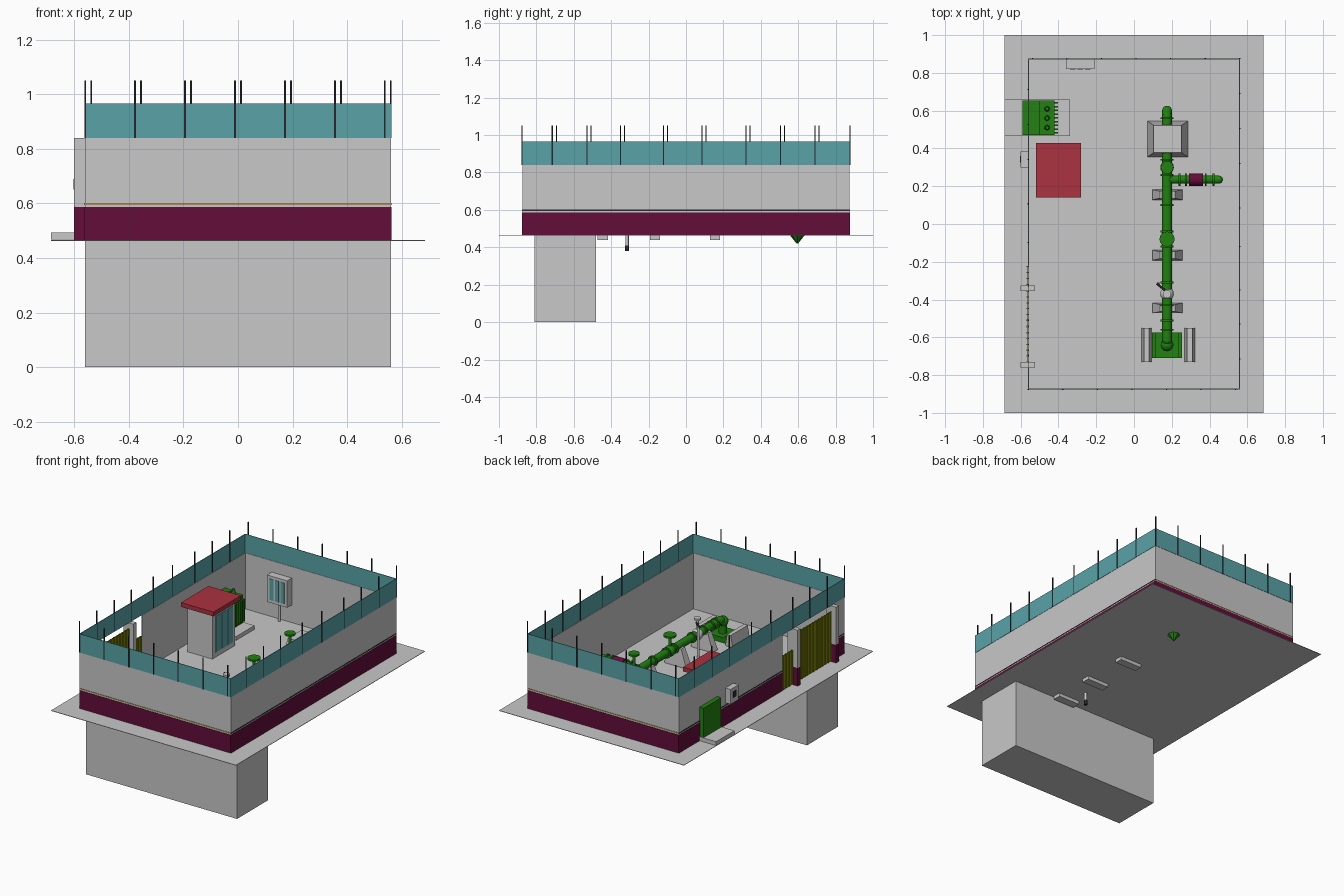
import bpy, bmesh, math
from mathutils import Vector

cube = bpy.data.objects.get("Cube")
if cube:
    bpy.data.objects.remove(cube, do_unlink=True)


def material(name, rgb):
    m = bpy.data.materials.new(name)
    m.use_nodes = True
    m.diffuse_color = (*rgb, 1)
    m.node_tree.nodes["Principled BSDF"].inputs["Base Color"].default_value = (*rgb, 1)
    return m


GREY = material("concrete grey", (.58, .58, .58))
TEAL = material("teal", (.1, .37, .39))
MAROON = material("maroon", (.127, .004, .042))
RED = material("roof red", (.41, .032, .05))
GREEN = material("green", (.016, .22, .006))
OLIVE = material("olive", (.2, .22, .003))
DARK = material("dark metal", (.02, .02, .025))
TAN = material("tan", (.4, .26, .08))
G = .465    # ground height
TOP = .84   # wall top


def finish(name, bm, mat, smooth=False):
    mesh = bpy.data.meshes.new(name)
    bm.to_mesh(mesh)
    bm.free()
    mesh.materials.append(mat)
    ob = bpy.data.objects.new(name, mesh)
    bpy.context.scene.collection.objects.link(ob)
    if smooth:
        bpy.ops.object.select_all(action='DESELECT')
        ob.select_set(True)
        bpy.context.view_layer.objects.active = ob
        bpy.ops.object.shade_smooth_by_angle()
    return ob


def box(name, x, y, z, mat, taper=(1, 1)):
    """Box between three ranges; taper scales the top face in x and y."""
    bm = bmesh.new()
    bmesh.ops.create_cube(bm, size=1)
    mid = [sum(r) / 2 for r in (x, y, z)]
    size = [r[1] - r[0] for r in (x, y, z)]
    for v in bm.verts:
        t = taper if v.co.z > 0 else (1, 1)
        v.co = (mid[0] + v.co.x * size[0] * t[0],
                mid[1] + v.co.y * size[1] * t[1], mid[2] + v.co.z * size[2])
    return finish(name, bm, mat)


def rod(name, a, b, r, mat, r2=None, sides=16):
    a, b = Vector(a), Vector(b)
    bm = bmesh.new()
    bmesh.ops.create_cone(bm, cap_ends=True, segments=sides, radius1=r,
                          radius2=r if r2 is None else r2, depth=(b - a).length)
    rot = (b - a).to_track_quat('Z', 'Y')
    for v in bm.verts:
        v.co = rot @ v.co + (a + b) / 2
    return finish(name, bm, mat, True)


def ball(name, c, r, mat):
    bm = bmesh.new()
    bmesh.ops.create_uvsphere(bm, u_segments=16, v_segments=10, radius=r)
    bmesh.ops.translate(bm, verts=bm.verts, vec=c)
    return finish(name, bm, mat, True)


def pipe(name, points, r, mat):
    for i, (a, b) in enumerate(zip(points, points[1:])):
        rod(f"{name}_{i}", a, b, r, mat)
        if i:
            ball(f"{name}_bend_{i}", a, r, mat)


# Ground slab and the pit below
box("ground", (-.685, .685), (-1, 1), (G - .002, G + .001), GREY)
box("pit", (-.56, .56), (-.81, -.48), (0, G - .002), GREY)

# Walls: grey core, maroon plinth outside, teal screen on top
W, L, T = .56, .875, .004


def wall(name, x, y, axis, sign):
    box(name, x, y, (G, TOP), GREY)
    out = [x, y]
    edge = out[axis][1] if sign > 0 else out[axis][0]
    out[axis] = (edge - .002, edge + .002)
    box(name + "_plinth", *out, (G, .587), MAROON)
    box(name + "_stripe", *out, (.595, .601), TAN if axis else DARK)


wall("front_wall", (-W, W), (-L, -L + T), 1, -1)
wall("back_wall", (-W, W), (L - T, L), 1, 1)
wall("left_wall", (W - T, W), (-L, L), 0, 1)
wall("gate_wall_front", (-W, -W + T), (-L, -.745), 0, -1)
wall("gate_wall_back", (-W, -W + T), (-.22, L), 0, -1)
for s in (-1, 1):
    box("screen_end", (-W, W), (s * L - .002, s * L + .002), (TOP, .965), TEAL)
    box("screen_side", (s * W - .002, s * W + .002), (-L, L), (TOP, .965), TEAL)

# Screen posts
def post(x, y):
    box("screen_post", (x - .003, x + .003), (y - .003, y + .003), (TOP, 1.05), DARK)


for i in range(7):
    post(-W + i * .183, -L - .002)
    post(W - i * .183, L + .002)
for y in (-.715, -.53, -.35, -.12, .085, .32, .505, .69):
    post(W, y)
    post(-W, y + .022)

# Gate pillars, gate leaves and wicket
for y in (-.34, -.745):
    box("gate_pillar_base", (-.6, -.525), (y - .015, y + .015), (G, .587), MAROON)
    box("gate_pillar", (-.6, -.525), (y - .015, y + .015), (.587, TOP), GREY)


def leaf(name, y0, y1, top, slats):
    box(name, (-.564, -.56), (y0, y1), (G + .006, top), OLIVE)
    step = (y1 - y0) / slats
    for i in range(slats + 1):
        y = y0 + i * step
        box(name + "_rib", (-.568, -.556), (y - .003, y + .003), (G + .006, top), OLIVE)


leaf("gate_leaf_front", -.73, -.545, .8, 6)
leaf("gate_leaf_back", -.54, -.356, .8, 6)
leaf("wicket", -.32, -.225, .7, 3)

# Meter box on the outside wall
box("meter_box", (-.6, -.562), (.3, .385), (.615, .715), GREY)
box("meter_window", (-.603, -.6), (.325, .36), (.65, .69), DARK)

# Transformer cabinet on its slab
box("cabinet_slab", (-.685, -.34), (.465, .66), (G + .002, .493), GREY)
box("cabinet_front", (-.59, -.5), (.47, .655), (.493, .69), GREEN)
box("cabinet_tank", (-.5, -.42), (.47, .655), (.493, .68), GREEN)
for i in range(9):
    y = .482 + i * .02
    box("cooling_fin", (-.42, -.402), (y - .004, y + .004), (.51, .66), GREEN)
for y in (.51, .56, .61):
    rod("insulator", (-.46, y, .68), (-.46, y, .725), .014, GREEN, .009)


# Panel of slatted glazing on a +x or -y face
def glazing(name, face, span, z, axis, panes):
    step = (span[1] - span[0]) / panes
    for i in range(panes):
        r = (span[0] + i * step + .006, span[0] + (i + 1) * step - .006)
        f = (face - .003, face + .003)
        box(name, *((f, r) if axis == 0 else (r, f)), z, TEAL)


# Control kiosk
box("kiosk", (-.49, -.305), (.165, .405), (G, .77), GREY)
box("kiosk_roof", (-.52, -.28), (.14, .43), (.768, .797), RED)
glazing("kiosk_door", -.305, (.19, .385), (.5, .74), 0, 3)

# Board on a stand by the back wall
box("board", (-.36, -.21), (.82, .87), (.585, .765), GREY)
glazing("board_panel", .82, (-.345, -.225), (.605, .745), 1, 3)
rod("board_stand", (-.285, .845, G), (-.285, .845, .59), .008, GREY)

# Main pipe with branch
X, Z = .175, .59
pipe("main_pipe", [(X, -.64, .49), (X, -.64, .565), (X, -.615, Z), (X, .57, Z),
                   (X, .6, .56), (X, .6, G)], .026, GREEN)
ball("pipe_end_bend", (X, -.64, .575), .034, GREEN)
rod("pipe_tip", (X, .595, G), (X, .595, .42), .04, GREEN, .004, 8)
pipe("branch_pipe", [(X, .235, Z), (.45, .235, Z), (.45, .235, G)], .021, GREEN)
rod("branch_valve", (.29, .235, Z), (.365, .235, Z), .033, MAROON)
for x in (.24, .275, .38, .42):
    rod("branch_flange", (x - .005, .235, Z), (x + .005, .235, Z), .033, GREEN)
for y in (-.56, -.51, -.43, -.31, -.12, -.04, .1, .26, .34, .56):
    rod("main_flange", (X, y - .005, Z), (X, y + .005, Z), .035, GREEN)


# Valves with handwheels
def valve(y, r, top, mat):
    ball("valve_body", (X, y, Z), .036, mat)
    rod("valve_stem", (X, y, Z), (X, y, top), .009, mat)
    rod("handwheel", (X, y, top - .012), (X, y, top), r, mat)


valve(.3, .034, .72, GREEN)
valve(-.08, .04, .7, GREEN)
valve(-.37, .022, .7, GREY)
rod("valve_lever", (.12, -.315, .67), (X, -.36, .67), .006, DARK)
rod("drain_post", (.13, -.315, .38), (.13, -.315, .67), .009, GREY)
rod("drain_tip", (.13, -.315, .379), (.13, -.315, .41), .011, DARK)

# Pipe supports, anchor block and well head
for y in (.155, -.165, -.445):
    box("support_foot", (.097, .257), (y - .027, y + .027), (.44, G + .01), GREY)
    box("support", (.097, .257), (y - .027, y + .027), (G + .01, .585), GREY, (.5, .7))
box("anchor_block", (.07, .285), (.355, .545), (G, .635), GREY, (.68, .76))
box("well_head", (.1, .25), (-.71, -.575), (G, .5), GREEN)
for x in (.105, .245):
    box("well_rail", (x - .01, x + .01), (-.71, -.575), (.5, .515), GREEN)
for x in (.067, .295):
    box("well_block", (x - .027, x + .027), (-.73, -.55), (G, .545), GREY, (.5, 1))
